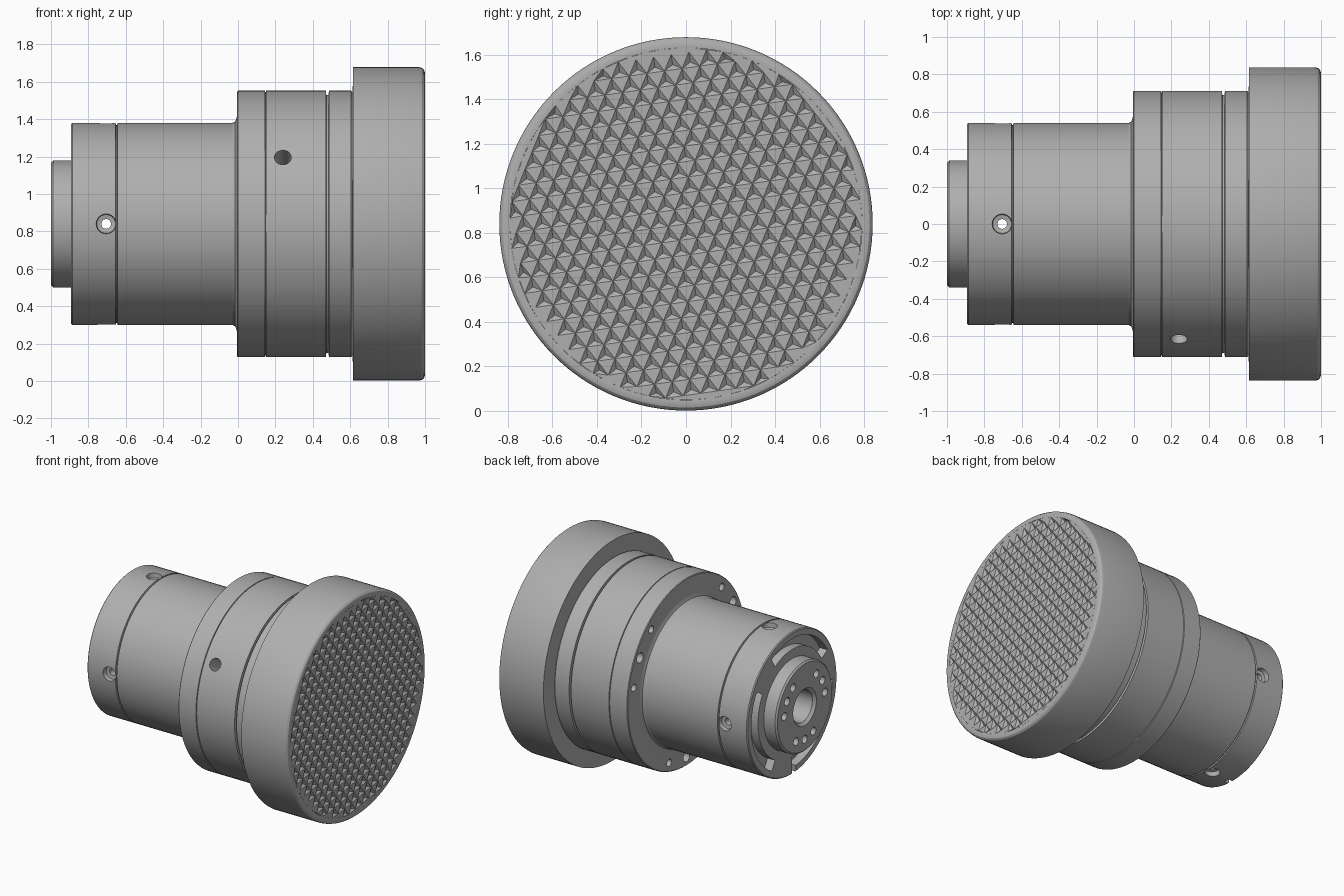
import bpy, bmesh, math
from mathutils import Vector

if "Cube" in bpy.data.objects:
    bpy.data.objects.remove(bpy.data.objects["Cube"], do_unlink=True)

AXIS = Vector((0, 0, 0.84))
GREY = (0.43, 0.43, 0.43, 1)
STEEL = bpy.data.materials.new("brushed grey metal")
STEEL.use_nodes = True
STEEL.diffuse_color = GREY
STEEL.node_tree.nodes["Principled BSDF"].inputs["Base Color"].default_value = GREY


def polar(x, r, deg):
    """Point at distance r and angle deg around the x axis."""
    t = math.radians(deg)
    return Vector((x, r * math.cos(t), r * math.sin(t)))


def lathe(bm, profile, n=96, start=0, sweep=360, direction=(1, 0, 0), origin=(0, 0, 0)):
    """Turn an (along, radius) profile; a partial sweep needs a closed profile."""
    full = sweep == 360
    rot = Vector((1, 0, 0)).rotation_difference(Vector(direction))
    count = n if full else n + 1
    rings = [[bm.verts.new(rot @ polar(x, r, start + sweep * k / n) + Vector(origin))
              for x, r in profile] for k in range(count)]
    m = len(profile)
    for k in range(n):
        a, b = rings[k], rings[(k + 1) % count]
        for i in range(m - 1 if full else m):
            j = (i + 1) % m
            bm.faces.new((a[i], a[j], b[j], b[i]))
    if not full:
        bm.faces.new(rings[0])
        bm.faces.new(rings[-1])


def drill(bm, origin, direction, r, a, b, n=20):
    """Plain cylinder cutter from a to b along a direction."""
    lathe(bm, [(a, 0), (a, r), (b, r), (b, 0)], n, direction=direction, origin=origin)


def finish(bm, name):
    bmesh.ops.remove_doubles(bm, verts=bm.verts, dist=1e-5)
    bmesh.ops.recalc_face_normals(bm, faces=bm.faces)
    mesh = bpy.data.meshes.new(name)
    bm.to_mesh(mesh)
    bm.free()
    obj = bpy.data.objects.new(name, mesh)
    obj.location = AXIS
    mesh.materials.append(STEEL)
    bpy.context.collection.objects.link(obj)
    return obj


def activate(obj):
    bpy.ops.object.select_all(action='DESELECT')
    obj.select_set(True)
    bpy.context.view_layer.objects.active = obj


def cut(obj, cutter):
    mod = obj.modifiers.new("cut", 'BOOLEAN')
    mod.operation, mod.solver, mod.object = 'DIFFERENCE', 'EXACT', cutter
    activate(obj)
    bpy.ops.object.modifier_apply(modifier=mod.name)
    bpy.data.objects.remove(cutter, do_unlink=True)


def smooth(obj):
    activate(obj)
    bpy.ops.object.shade_smooth_by_angle(angle=math.radians(25))


# Housing: bore, spigot, barrel with groove, filleted shoulder, grooved flange
bm = bmesh.new()
lathe(bm, [(.3, 0), (.3, .12), (-.98, .12), (-1, .14), (-1, .328), (-.988, .34),
           (-.893, .34), (-.893, .533), (-.886, .54), (-.655, .54), (-.652, .53),
           (-.646, .53), (-.643, .54), (-.03, .54), (-.015, .547), (-.008, .565),
           (-.005, .58), (-.005, .707), (0, .712), (.144, .712), (.146, .704),
           (.149, .704), (.151, .712), (.47, .712), (.472, .69), (.484, .69),
           (.486, .712), (.605, .712), (.612, .705), (.612, 0)])
housing = finish(bm, "housing")

# Drilled holes and curved slots, repeated three times around the axis
bm = bmesh.new()
for mid in (30, 150, 270):
    for off in (-19, 0, 19):
        drill(bm, polar(0, .645, mid + off), (1, 0, 0), .028 if off else .038, -.05, .1)
    for off in (-25, 0, 25):
        drill(bm, polar(-1, .245, mid + off), (1, 0, 0), .03, -.05, .09)
    lathe(bm, [(-.95, .41), (-.95, .49), (-.83, .49), (-.83, .41)], 24, mid - 90, 90)
# Countersunk cross holes reaching the bore
for deg in (0, 90, 180, 270):
    lathe(bm, [(.08, 0), (.08, .026), (.5, .026), (.505, .05), (.6, .06), (.6, 0)],
          24, direction=polar(0, 1, deg), origin=(-.705, 0, 0))
# Single screw hole in the flange
drill(bm, (.24, 0, 0), polar(0, 1, 150), .045, .55, .8, 24)
cut(housing, finish(bm, "hole_cutter"))

# Rim notch leading into the lower slot
bm = bmesh.new()
lathe(bm, [(-.95, .42), (-.95, .6), (-.85, .6), (-.85, .42)], 2, 265, 5)
cut(housing, finish(bm, "notch_cutter"))
smooth(housing)

# Head: wide disc with rounded front rim, hollowed behind the gripping face
FACE, LIMIT = .9985, .79
bm = bmesh.new()
lathe(bm, [(.61, 0), (.614, .838), (.968, .838), (.984, .834), (.995, .824),
           (1, .808), (FACE, LIMIT), (.965, LIMIT), (.965, 0)], 128)
smooth(finish(bm, "head"))

# Gripping face: flat triangles alternating with three-sided pits, flush with the rim
PITCH, DEPTH, TILT = .08, .02, math.radians(8)
bm = bmesh.new()


def lattice(i, j):
    u, v = (i + j / 2) * PITCH, j * PITCH * math.sqrt(3) / 2
    return Vector((FACE, u * math.cos(TILT) - v * math.sin(TILT),
                   u * math.sin(TILT) + v * math.cos(TILT)))


def radius(p):
    return math.hypot(p.y, p.z)


def trim(p):
    k = min(1, LIMIT / max(radius(p), PITCH))
    return Vector((p.x, p.y * k, p.z * k))


for j in range(-14, 15):
    for i in range(-22, 23):
        for pitted, tri in ((True, ((i, j), (i + 1, j), (i, j + 1))),
                            (False, ((i + 1, j), (i + 1, j + 1), (i, j + 1)))):
            pts = [lattice(*c) for c in tri]
            if min(radius(p) for p in pts) > LIMIT - .005:
                continue
            base = [bm.verts.new(trim(p)) for p in pts]
            if pitted and max(radius(p) for p in pts) < LIMIT + .03:
                low = sum((v.co for v in base), Vector()) / 3 - Vector((DEPTH, 0, 0))
                tip = bm.verts.new(low)
                for k in range(3):
                    bm.faces.new((base[k], base[(k + 1) % 3], tip))
            else:
                bm.faces.new(base)
grip = finish(bm, "gripping_face")

# Make the open sheet face forward
if sum(p.normal.x * p.area for p in grip.data.polygons) < 0:
    grip.data.flip_normals()
